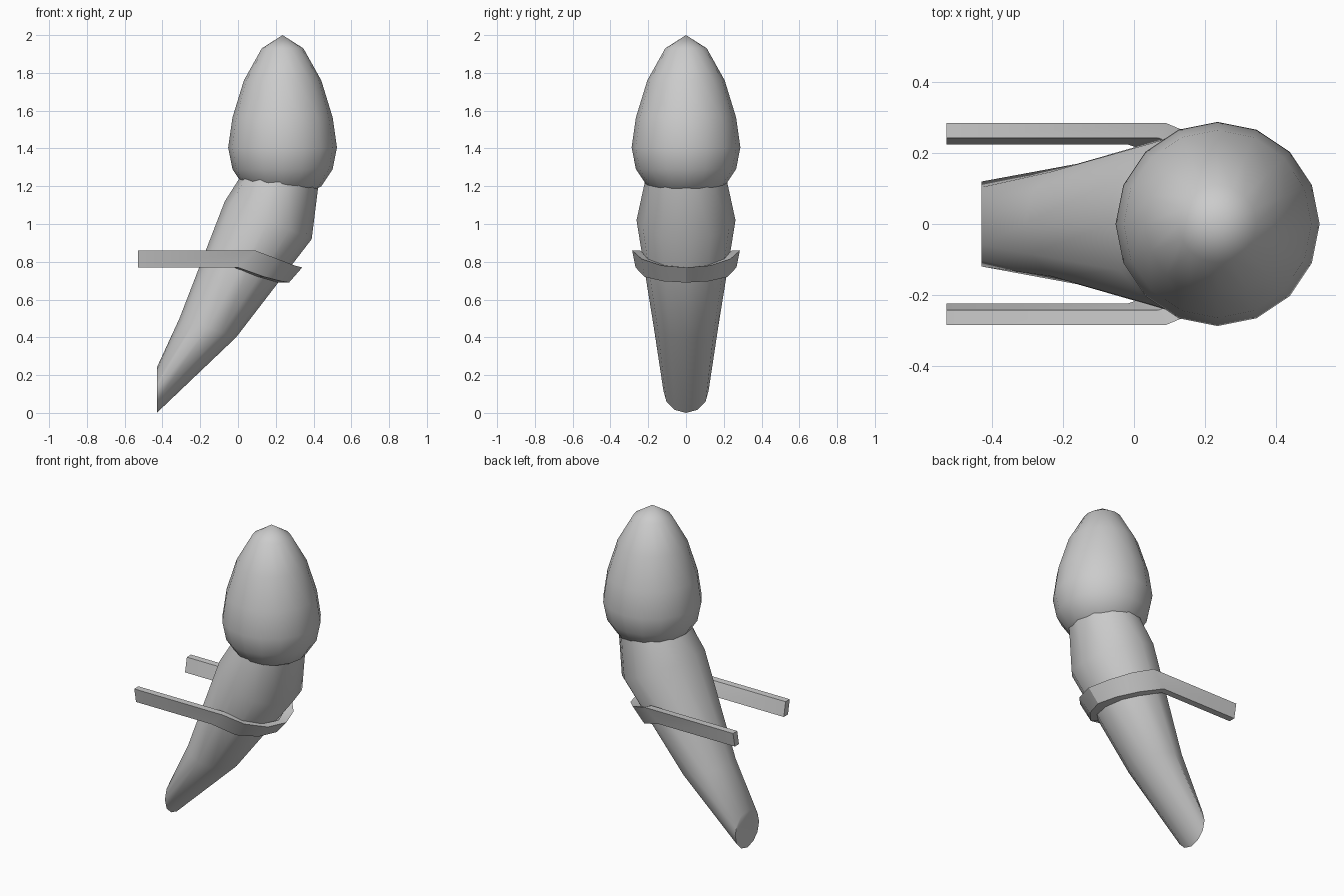
import bpy, bmesh
from math import sin, cos, pi, radians
from mathutils import Vector

if "Cube" in bpy.data.objects:
    bpy.data.objects.remove(bpy.data.objects["Cube"])


def loft(name, rings, angle):
    """Skin a list of closed rings and cap both ends."""
    bm = bmesh.new()
    loops = [[bm.verts.new(p) for p in ring] for ring in rings]
    n = len(loops[0])
    for a, b in zip(loops, loops[1:]):
        for i in range(n):
            j = (i + 1) % n
            bm.faces.new((a[i], a[j], b[j], b[i]))
    bm.faces.new(loops[0])
    bm.faces.new(loops[-1])
    bmesh.ops.remove_doubles(bm, verts=bm.verts, dist=1e-5)
    bmesh.ops.recalc_face_normals(bm, faces=bm.faces)
    mesh = bpy.data.meshes.new(name)
    bm.to_mesh(mesh)
    bm.free()
    obj = bpy.data.objects.new(name, mesh)
    bpy.context.collection.objects.link(obj)
    smooth(obj, angle)
    return obj


def smooth(obj, angle):
    bpy.ops.object.select_all(action='DESELECT')
    obj.select_set(True)
    bpy.context.view_layer.objects.active = obj
    bpy.ops.object.shade_smooth_by_angle(angle=radians(angle))


# Pointed egg-shaped head, sixteen sides, 8 bands
profile = [(1.93, 0.11), (1.76, 0.205), (1.565, 0.265), (1.405, 0.288),
           (1.29, 0.265), (1.20, 0.205), (1.145, 0.11)]
bm = bmesh.new()
cx, n = 0.236, 16
tip, base = bm.verts.new((cx, 0, 2.0)), bm.verts.new((cx, 0, 1.125))
loops = [[bm.verts.new((cx + r * cos(2 * pi * i / n), r * sin(2 * pi * i / n), z))
          for i in range(n)] for z, r in profile]
for i in range(n):
    j = (i + 1) % n
    bm.faces.new((tip, loops[0][i], loops[0][j]))
    bm.faces.new((base, loops[-1][j], loops[-1][i]))
    for a, b in zip(loops, loops[1:]):
        bm.faces.new((a[i], b[i], b[j], a[j]))
bmesh.ops.recalc_face_normals(bm, faces=bm.faces)
mesh = bpy.data.meshes.new("head")
bm.to_mesh(mesh)
bm.free()
head = bpy.data.objects.new("head", mesh)
bpy.context.collection.objects.link(head)
smooth(head, 60)

# Leaning tapered body: back point, front point and half width of each ring
sections = [((-0.43, 0.24), (-0.43, 0.0), 0.12),
            ((-0.31, 0.50), (-0.01, 0.40), 0.17),
            ((-0.07, 1.12), (0.39, 0.92), 0.262),
            ((0.07, 1.34), (0.445, 1.36), 0.19)]
rings = []
for back, front, w in sections:
    b, f = Vector((back[0], 0, back[1])), Vector((front[0], 0, front[1]))
    rings.append([(b + f) / 2 + (b - f) / 2 * cos(2 * pi * k / 12)
                  + Vector((0, w * sin(2 * pi * k / 12), 0)) for k in range(12)])
loft("body", rings, 50)

# U-shaped strap with two straight arms: outer top, outer bottom, inner bottom, inner top
half = [
    [(-0.53, .285, .86), (-0.53, .267, .77), (-0.53, .225, .77), (-0.53, .243, .86)],
    [(.09, .285, .86), (.00, .267, .77), (-.02, .225, .77), (.07, .243, .86)],
    [(.21, .235, .815), (.14, .22, .72), (.10, .185, .72), (.17, .20, .815)],
    [(.30, .13, .78), (.23, .12, .697), (.18, .10, .697), (.25, .11, .78)],
]
middle = [(.34, 0, .77), (.27, 0, .69), (.21, 0, .69), (.285, 0, .77)]
mirrored = [[(x, -y, z) for x, y, z in ring] for ring in reversed(half)]
loft("strap", half + [middle] + mirrored, 30)
